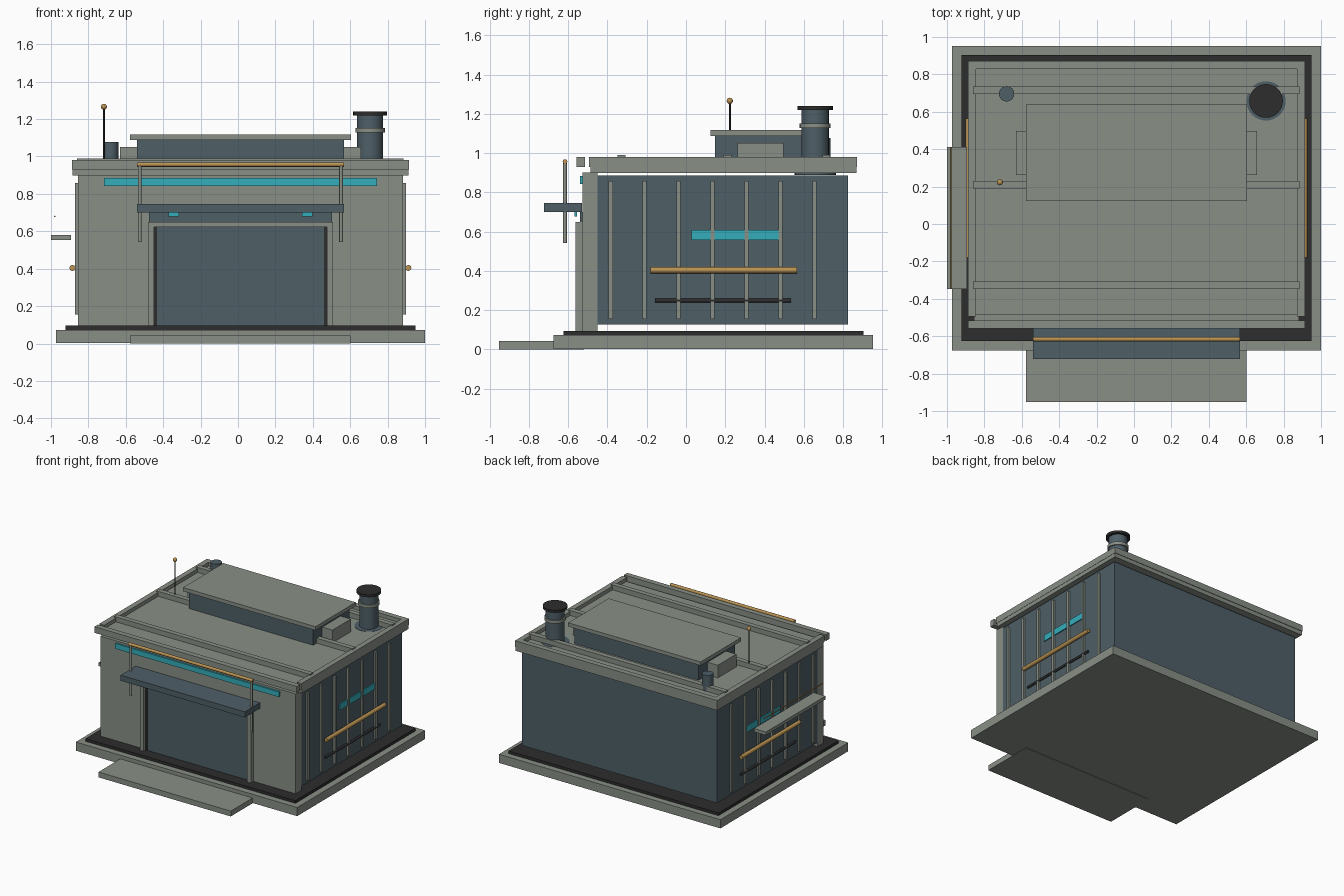
import bpy, math
from mathutils import Vector


def material(name, rgb):
    m = bpy.data.materials.new(name)
    m.diffuse_color = (*rgb, 1)
    return m


GRAY = material("concrete gray", (0.25, 0.275, 0.24))
SLATE = material("slate blue", (0.077, 0.115, 0.137))
BLACK = material("near black", (0.026, 0.026, 0.026))
GOLD = material("brass", (0.49, 0.29, 0.085))
CYAN = material("cyan light", (0.035, 0.42, 0.50))
CX = 0.013  # building centre line


def box(name, x0, x1, y0, y1, z0, z1, mat):
    bpy.ops.mesh.primitive_cube_add(size=1, location=((x0 + x1) / 2, (y0 + y1) / 2, (z0 + z1) / 2))
    o = bpy.context.object
    o.name = name
    o.scale = (x1 - x0, y1 - y0, z1 - z0)
    bpy.ops.object.transform_apply(location=False, rotation=False, scale=True)
    o.data.materials.append(mat)
    return o


def rod(name, a, b, r, mat, sides=24):
    a, b = Vector(a), Vector(b)
    bpy.ops.mesh.primitive_cylinder_add(vertices=sides, radius=r, depth=(b - a).length, location=(a + b) / 2)
    o = bpy.context.object
    o.name = name
    o.rotation_euler = (b - a).to_track_quat('Z', 'Y').to_euler()
    o.data.materials.append(mat)
    bpy.ops.object.shade_smooth_by_angle(angle=math.radians(35))
    return o


def side_box(name, s, d0, d1, *rest):
    # box placed at a distance from the centre line, on side s
    xs = sorted((CX + s * d0, CX + s * d1))
    return box(name, *xs, *rest)


# Foundation and entry step
box("foundation_slab", -0.973, 1.0, -0.675, 0.952, 0.003, 0.073, GRAY)
box("plinth", -0.922, 0.949, -0.625, 0.903, 0.073, 0.095, BLACK)
box("entry_step", -0.577, 0.602, -0.952, -0.52, 0.0, 0.043, GRAY)

# Main shell, floating slightly above the plinth, and front wall
box("main_shell", -0.856, 0.882, -0.45, 0.826, 0.127, 0.885, SLATE)
box("front_wall", -0.856, 0.882, -0.527, -0.45, 0.094, 0.90, GRAY)

# Door, frame, lintel
box("door", -0.445, 0.471, -0.533, -0.52, 0.094, 0.622, SLATE)
for s in (-1, 1):
    side_box("door_jamb", s, 0.462, 0.495, -0.562, -0.52, 0.094, 0.65, GRAY)
    side_box("door_seal", s, 0.447, 0.462, -0.538, -0.52, 0.094, 0.622, BLACK)
box("door_header", -0.449, 0.475, -0.562, -0.52, 0.622, 0.65, GRAY)
box("lintel_panel", -0.476, 0.502, -0.54, -0.52, 0.65, 0.70, SLATE)

# Canopy with lights, hangers and brass rail
box("canopy", -0.54, 0.567, -0.722, -0.53, 0.70, 0.745, SLATE)
for s in (-1, 1):
    side_box("canopy_light", s, 0.328, 0.384, -0.567, -0.555, 0.678, 0.702, CYAN)
    rod("canopy_hanger", (CX + s * 0.538, -0.616, 0.543), (CX + s * 0.538, -0.616, 0.955), 0.010, GRAY, 12)
rod("canopy_rail", (-0.54, -0.616, 0.957), (0.567, -0.616, 0.957), 0.012, GOLD, 12)
box("front_light_strip", -0.717, 0.743, -0.541, -0.525, 0.842, 0.884, CYAN)

# Side wall details
for s in (-1, 1):
    for i in range(7):
        y = -0.384 + 0.173 * i
        side_box("wall_fin", s, 0.865, 0.884, y - 0.011, y + 0.011, 0.155, 0.857, GRAY)
    side_box("side_light", s, 0.865, 0.877, 0.028, 0.475, 0.558, 0.608, CYAN)
    rod("side_rail", (CX + s * 0.898, -0.18, 0.404), (CX + s * 0.898, 0.565, 0.404), 0.016, GOLD, 12)
    rod("side_pipe", (CX + s * 0.876, -0.157, 0.249), (CX + s * 0.876, 0.535, 0.249), 0.010, BLACK, 12)

# Left awning and thin line above it
box("side_awning", -1.0, -0.893, -0.348, 0.412, 0.553, 0.58, GRAY)
rod("awning_line", (-0.98, -0.348, 0.68), (-0.98, 0.412, 0.68), 0.004, GOLD, 8)

# Roof slab, parapets and cross beams
box("roof_slab", -0.886, 0.912, -0.486, 0.868, 0.898, 0.95, GRAY)
box("front_parapet", -0.888, 0.914, -0.558, -0.515, 0.93, 0.98, GRAY)
box("back_parapet", -0.888, 0.914, 0.829, 0.872, 0.93, 0.98, GRAY)
for s in (-1, 1):
    side_box("side_parapet", s, 0.858, 0.901, -0.495, 0.829, 0.93, 0.98, GRAY)
for y in (-0.328, 0.211, 0.714):
    box("roof_beam", -0.861, 0.885, y - 0.02, y + 0.02, 0.94, 0.99, GRAY)

# Rooftop unit
box("rooftop_unit", -0.54, 0.567, 0.147, 0.612, 0.94, 1.09, SLATE)
box("rooftop_lid", -0.577, 0.603, 0.124, 0.638, 1.088, 1.118, GRAY)
for s in (-1, 1):
    side_box("unit_side_box", s, 0.54, 0.645, 0.262, 0.497, 0.94, 1.052, GRAY)

# Chimney
c = (0.706, 0.658)
for name, r, z0, z1, mat in (("chimney_flange", 0.105, 0.888, 0.952, SLATE),
                             ("chimney_stack", 0.069, 0.94, 1.225, SLATE),
                             ("chimney_ring", 0.079, 1.127, 1.152, GRAY),
                             ("chimney_cap", 0.09, 1.22, 1.24, BLACK)):
    rod(name, (*c, z0), (*c, z1), r, mat, 32)

# Vent pipe and antenna
rod("vent_pipe", (-0.681, 0.696, 0.94), (-0.681, 0.696, 1.078), 0.041, SLATE, 24)
rod("antenna_mast", (-0.717, 0.223, 0.94), (-0.717, 0.223, 1.262), 0.005, BLACK, 8)
bpy.ops.mesh.primitive_uv_sphere_add(segments=16, ring_count=8, radius=0.016, location=(-0.717, 0.223, 1.266))
tip = bpy.context.object
tip.name = "antenna_tip"
tip.data.materials.append(GOLD)
bpy.ops.object.shade_smooth()
